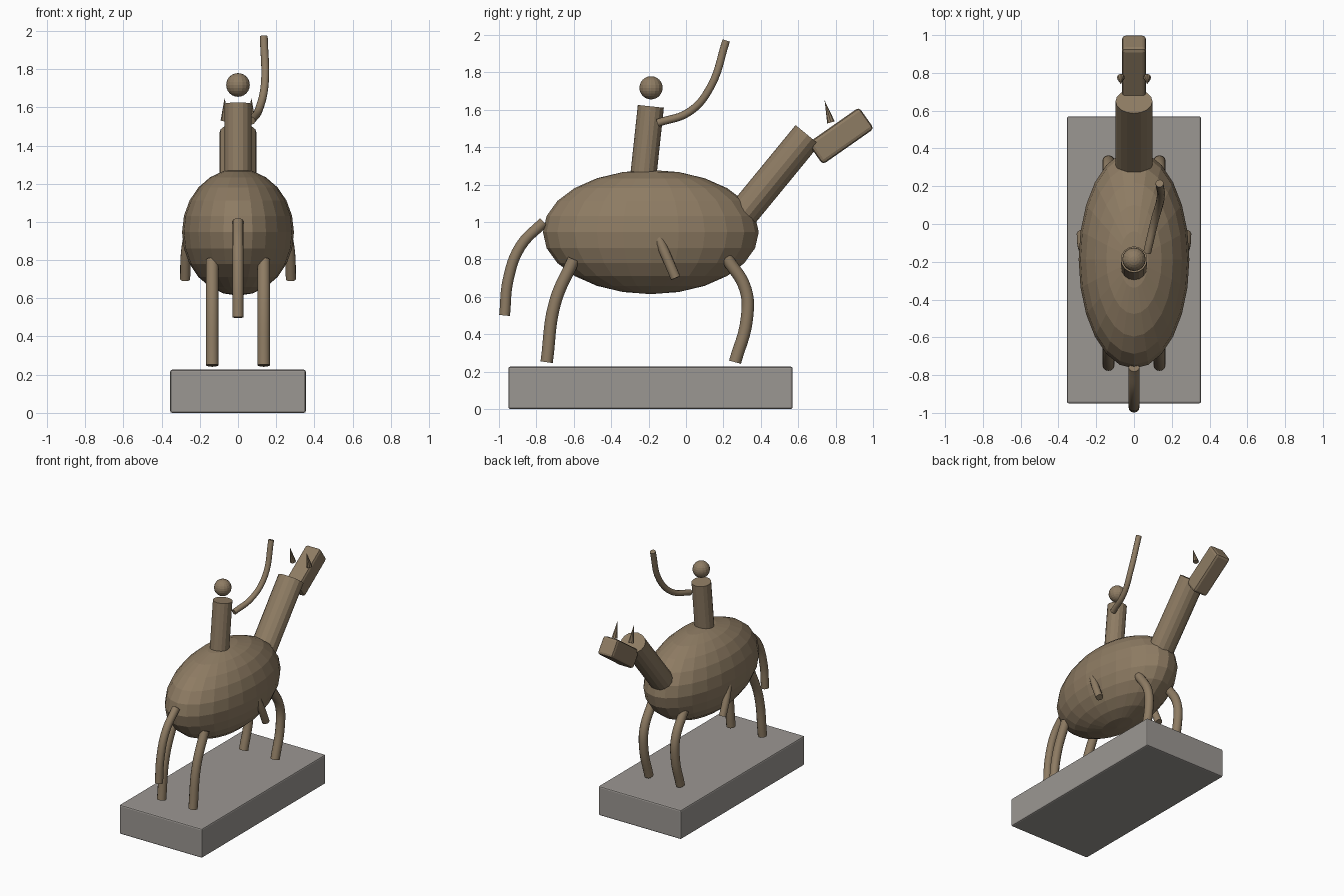
import bpy
from math import radians
from mathutils import Vector, Euler

cube = bpy.data.objects.get("Cube")
if cube:
    bpy.data.objects.remove(cube, do_unlink=True)


def material(name, rgb):
    m = bpy.data.materials.new(name)
    m.use_nodes = True
    m.diffuse_color = (*rgb, 1)
    m.node_tree.nodes["Principled BSDF"].inputs["Base Color"].default_value = (*rgb, 1)
    return m


bronze = material("bronze brown", (0.27, 0.20, 0.125))
stone = material("stone grey", (0.33, 0.31, 0.29))


def finish(name, mat):
    ob = bpy.context.object
    ob.name = name
    ob.data.materials.append(mat)
    return ob


def ball(name, loc, radii, segments, rings):
    bpy.ops.mesh.primitive_uv_sphere_add(segments=segments, ring_count=rings, radius=1, location=loc)
    finish(name, bronze).scale = radii


def rod(name, start, end, r1, r2, sides, widen=1.0):
    """Straight cylinder or cone between two points, optionally wider in x."""
    a, b = Vector(start), Vector(end)
    axis = b - a
    bpy.ops.mesh.primitive_cone_add(vertices=sides, radius1=r1, radius2=r2,
                                    depth=axis.length, location=(a + b) / 2)
    ob = finish(name, bronze)
    # Rotation about x only, so that the local x axis stays sideways
    ob.rotation_euler = Euler((Vector((0, 0, 1)).angle(axis) * (-1 if axis.y > 0 else 1), 0, 0))
    ob.scale.x = widen


def block(name, loc, size, bevel, mat, tilt=0.0):
    bpy.ops.mesh.primitive_cube_add(size=1, location=loc)
    ob = finish(name, mat)
    ob.scale = size
    bpy.ops.object.transform_apply(location=False, rotation=False, scale=True)
    ob.rotation_euler.x = tilt
    mod = ob.modifiers.new("Bevel", 'BEVEL')
    mod.width, mod.segments = bevel, 2


def limb(name, points, radius):
    """Round tube following a smooth path, with closed ends."""
    cu = bpy.data.curves.new(name, 'CURVE')
    cu.dimensions = '3D'
    cu.bevel_depth, cu.bevel_resolution = radius, 4
    cu.resolution_u, cu.use_fill_caps = 6, True
    sp = cu.splines.new('BEZIER')
    sp.bezier_points.add(len(points) - 1)
    for bp, p in zip(sp.bezier_points, points):
        bp.co = p
        bp.handle_left_type = bp.handle_right_type = 'AUTO'
    cu.materials.append(bronze)
    bpy.context.collection.objects.link(bpy.data.objects.new(name, cu))


# Plinth
block("plinth", (0, -0.19, 0.113), (0.71, 1.52, 0.226), 0.01, stone)

# Horse body, neck, head and tail
ball("horse_body", (0, -0.188, 0.946), (0.293, 0.577, 0.332), 24, 12)
rod("horse_neck", (0, 0.26, 0.99), (0, 0.65, 1.465), 0.083, 0.083, 16, 1.18)
block("horse_head", (0, 0.828, 1.46), (0.128, 0.335, 0.14), 0.02, bronze, radians(35))
limb("horse_tail", [(0, -0.76, 1.0), (0, -0.885, 0.87), (0, -0.95, 0.695), (0, -0.97, 0.50)], 0.029)

# Paired parts
for side, s in (("left", 1), ("right", -1)):
    x = 0.135 * s
    rod(side + "_ear", (0.07 * s, 0.775, 1.532), (0.07 * s, 0.741, 1.65), 0.021, 0, 8)
    limb(side + "_foreleg", [(x, 0.215, 0.81), (x, 0.318, 0.64), (x, 0.325, 0.48), (x, 0.262, 0.25)], 0.033)
    limb(side + "_hind_leg", [(x, -0.60, 0.80), (x, -0.70, 0.57), (x, -0.745, 0.25)], 0.033)
    limb(side + "_rider_leg", [(0.25 * s, -0.17, 0.97), (0.272 * s, -0.115, 0.84), (0.277 * s, -0.055, 0.70)], 0.027)

# Rider
rod("rider_torso", (0, -0.233, 1.2), (0, -0.188, 1.618), 0.07, 0.07, 16)
ball("rider_head", (0, -0.187, 1.717), (0.062,) * 3, 16, 12)
limb("rider_raised_arm", [(0.07, -0.15, 1.53), (0.11, 0.02, 1.59), (0.14, 0.13, 1.72), (0.135, 0.215, 1.97)], 0.021)
